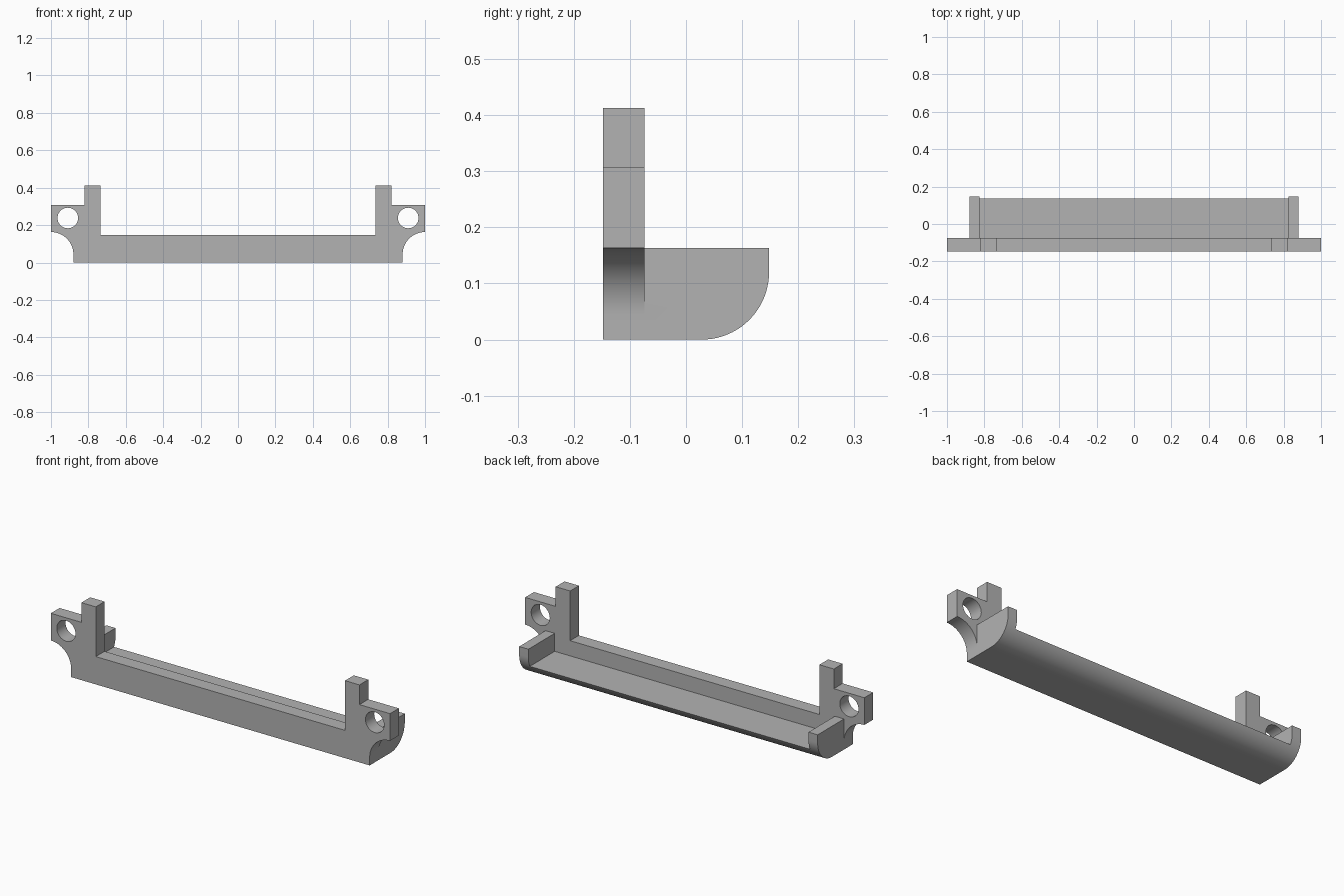
import bpy, bmesh, math

cube = bpy.data.objects.get("Cube")
if cube:
    bpy.data.objects.remove(cube, do_unlink=True)

FRONT, PLATE_BACK, BACK = -0.148, -0.074, 0.148
HALF = 0.88          # half length of the tray
CHEEK = 0.826        # inner face of the end cheeks
EAR_Z = 0.163        # underside of the ears and top of the cheeks
FLOOR_Z = 0.067

grey = bpy.data.materials.new("plain grey")
grey.use_nodes = True
grey.diffuse_color = (0.45, 0.45, 0.45, 1)
grey.node_tree.nodes["Principled BSDF"].inputs["Base Color"].default_value = (0.45, 0.45, 0.45, 1)


def arc(cx, cy, r, start, end, steps=20):
    angles = [math.radians(start + (end - start) * i / steps) for i in range(steps + 1)]
    return [(cx + r * math.cos(a), cy + r * math.sin(a)) for a in angles]


def extrude(name, outline, place, low, high):
    """Prism from a 2D outline; place(u, v, depth) gives the 3D point."""
    bm = bmesh.new()
    face = bm.faces.new([bm.verts.new(place(u, v, low)) for u, v in outline])
    new = bmesh.ops.extrude_face_region(bm, geom=[face])["geom"]
    for v in new:
        if isinstance(v, bmesh.types.BMVert):
            v.co = v.co + place(0, 0, 1, True) * (high - low)
    bmesh.ops.recalc_face_normals(bm, faces=bm.faces)
    mesh = bpy.data.meshes.new(name)
    bm.to_mesh(mesh)
    bm.free()
    mesh.materials.append(grey)
    obj = bpy.data.objects.new(name, mesh)
    bpy.context.collection.objects.link(obj)
    return obj


def along_y(u, v, d, vector=False):
    return Vector((u, d, v))


def along_x(u, v, d, vector=False):
    return Vector((d, u, v))


def combine(target, tool, operation):
    mod = target.modifiers.new(operation.lower(), "BOOLEAN")
    mod.operation, mod.solver, mod.object = operation, "EXACT", tool
    bpy.context.view_layer.objects.active = target
    bpy.ops.object.modifier_apply(modifier=mod.name)
    bpy.data.objects.remove(tool, do_unlink=True)


from mathutils import Vector

# Front plate with ears, uprights and concave lower corners
r = 1 - HALF
half = [(HALF, 0)] + arc(1, EAR_Z - r, r, 180, 90)
half += [(1, 0.308), (0.82, 0.308), (0.82, 0.413), (0.735, 0.413), (0.735, 0.148)]
plate = extrude("mounting_bracket", half + [(-x, z) for x, z in reversed(half)],
                along_y, FRONT, PLATE_BACK)

# Screw holes through the ears
for side in (1, -1):
    hole = extrude("hole_cutter", arc(side * 0.91, 0.238, 0.055, 0, 348.75, 31),
                   along_y, FRONT - 0.1, PLATE_BACK + 0.1)
    combine(plate, hole, "DIFFERENCE")

# Tray with rounded lower back edge, hollowed between the end cheeks
R = 0.12
section = [(PLATE_BACK, EAR_Z), (PLATE_BACK, 0)]
section += arc(BACK - R, R, R, -90, 0) + [(BACK, EAR_Z)]
tray = extrude("tray", section, along_x, -HALF, HALF)
pocket = extrude("pocket_cutter", [(-0.3, FLOOR_Z), (0.3, FLOOR_Z), (0.3, 0.5), (-0.3, 0.5)],
                 along_x, -CHEEK, CHEEK)
combine(tray, pocket, "DIFFERENCE")
combine(plate, tray, "UNION")

# Merge flat neighbours and shade the curves smooth
bm = bmesh.new()
bm.from_mesh(plate.data)
bmesh.ops.remove_doubles(bm, verts=bm.verts, dist=0.0001)
bmesh.ops.dissolve_limit(bm, angle_limit=math.radians(1), verts=bm.verts, edges=bm.edges)
bm.to_mesh(plate.data)
bm.free()
bpy.ops.object.select_all(action="DESELECT")
plate.select_set(True)
bpy.context.view_layer.objects.active = plate
bpy.ops.object.shade_smooth_by_angle(angle=math.radians(30))
